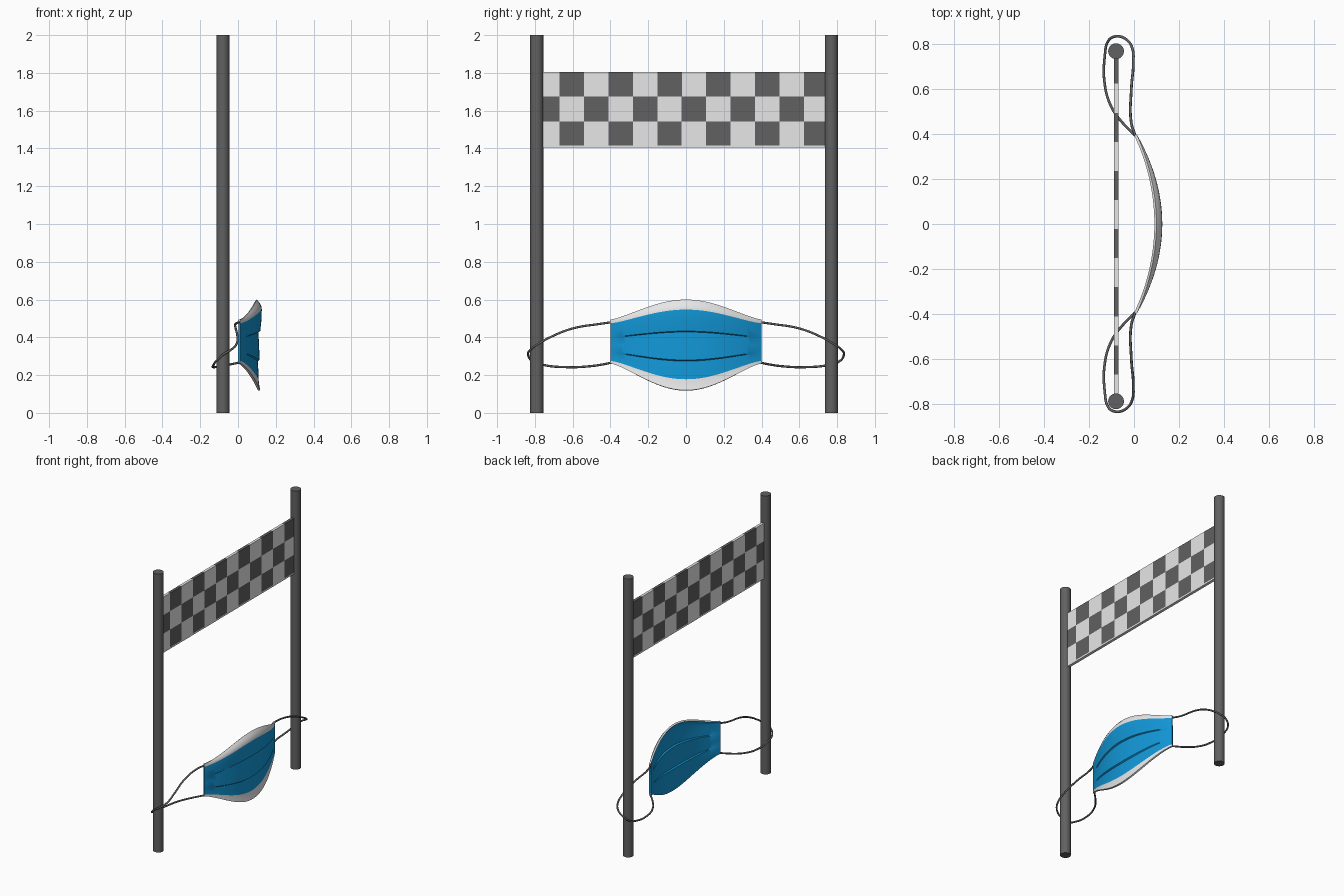
import bpy, bmesh, math

if "Cube" in bpy.data.objects:
    bpy.data.objects.remove(bpy.data.objects["Cube"])


def material(name, rgb):
    m = bpy.data.materials.new(name)
    m.diffuse_color = (*rgb, 1)
    m.use_nodes = True
    m.node_tree.nodes["Principled BSDF"].inputs["Base Color"].default_value = m.diffuse_color
    return m


DARK = material("dark_grey", (0.12, 0.12, 0.12))
WHITE = material("off_white", (0.8, 0.8, 0.8))
BLUE = material("mask_blue", (0.006, 0.31, 0.68))


def mesh_object(name, bm, mats):
    me = bpy.data.meshes.new(name)
    bm.to_mesh(me)
    bm.free()
    for m in mats:
        me.materials.append(m)
    ob = bpy.data.objects.new(name, me)
    bpy.context.collection.objects.link(ob)
    return ob


def activate(ob):
    bpy.ops.object.select_all(action='DESELECT')
    ob.select_set(True)
    bpy.context.view_layer.objects.active = ob


def smooth(ob, deg=30):
    activate(ob)
    bpy.ops.object.shade_smooth_by_angle(angle=math.radians(deg))


# Two round posts
for name, y in (("left_post", -0.79), ("right_post", 0.77)):
    bpy.ops.mesh.primitive_cylinder_add(vertices=32, radius=0.035, depth=2, location=(-0.08, y, 1))
    post = bpy.context.object
    post.name = name
    post.data.materials.append(DARK)
    smooth(post)

# Chequered banner: a thin slab cut along the check lines
PITCH, Y0 = 0.1295, -0.67
ROWS = (1.415, 1.542, 1.675)
bm = bmesh.new()
bmesh.ops.create_cube(bm, size=1)
for v in bm.verts:
    v.co = (-0.08 + v.co.x * 0.02, -0.01 + v.co.y * 1.51, 1.604 + v.co.z * 0.4)
cuts = [((0, Y0 + i * PITCH, 0), (0, 1, 0)) for i in range(11)]
cuts += [((0, 0, z), (0, 0, 1)) for z in ROWS]
for co, no in cuts:
    bmesh.ops.bisect_plane(bm, geom=bm.verts[:] + bm.edges[:] + bm.faces[:], plane_co=co, plane_no=no)
for f in bm.faces:
    c = f.calc_center_median()
    col = math.floor((c.y - Y0) / PITCH)
    row = sum(c.z > z for z in ROWS)
    dark = row > 0 and (col + row) % 2 == 1
    f.material_index = 1 if dark else 0
mesh_object("banner", bm, (WHITE, DARK))

# Face mask: rows of (z at ends, z at middle, x at middle), top to bottom
PROFILE = [(.494, .600, .100), (.489, .583, .114), (.482, .563, .124), (.474, .547, .126),
           (.440, .490, .124), (.402, .433, .118), (.398, .428, .108), (.360, .350, .112),
           (.322, .280, .114), (.318, .274, .105), (.292, .220, .108), (.276, .178, .109),
           (.270, .150, .112), (.262, .120, .118)]
N = 40
bm = bmesh.new()
grid = []
for z_end, z_mid, x_mid in PROFILE:
    line = []
    for j in range(N + 1):
        t = 2 * j / N - 1
        bell = max(0, math.cos(t * math.pi / 2)) ** 1.3
        x = 0.012 + (x_mid - 0.012) * (1 - t * t)
        line.append(bm.verts.new((x, 0.4 * t, z_end + (z_mid - z_end) * bell)))
    grid.append(line)
for i in range(len(grid) - 1):
    for j in range(N):
        f = bm.faces.new((grid[i][j], grid[i + 1][j], grid[i + 1][j + 1], grid[i][j + 1]))
        f.material_index = 1 if i < 3 or i > 10 else 0  # white trim bands
mask = mesh_object("mask", bm, (BLUE, WHITE, BLUE, BLUE))
sol = mask.modifiers.new("thickness", 'SOLIDIFY')
sol.thickness = 0.012
sol.offset = -1
sol.material_offset = 2  # inner side is all blue
activate(mask)
bpy.ops.object.modifier_apply(modifier=sol.name)
smooth(mask)

# Ear loops wrapped around the posts
LOOP = [(.005, .395, .48), (-.012, .45, .472), (-.012, .60, .447), (-.003, .72, .40),
        (-.01, .79, .36), (-.04, .826, .332), (-.08, .836, .308), (-.115, .815, .275),
        (-.13, .75, .253), (-.13, .62, .242), (-.10, .52, .246), (-.05, .45, .255), (.005, .395, .266)]
for name, side in (("left_ear_loop", -1), ("right_ear_loop", 1)):
    cu = bpy.data.curves.new(name, 'CURVE')
    cu.dimensions = '3D'
    cu.bevel_depth = 0.006
    cu.bevel_resolution = 3
    cu.use_fill_caps = True
    sp = cu.splines.new('BEZIER')
    sp.bezier_points.add(len(LOOP) - 1)
    for p, (x, y, z) in zip(sp.bezier_points, LOOP):
        p.co = (x, side * y, z)
        p.handle_left_type = p.handle_right_type = 'AUTO'
    sp.resolution_u = 6
    cu.materials.append(DARK)
    bpy.context.collection.objects.link(bpy.data.objects.new(name, cu))
